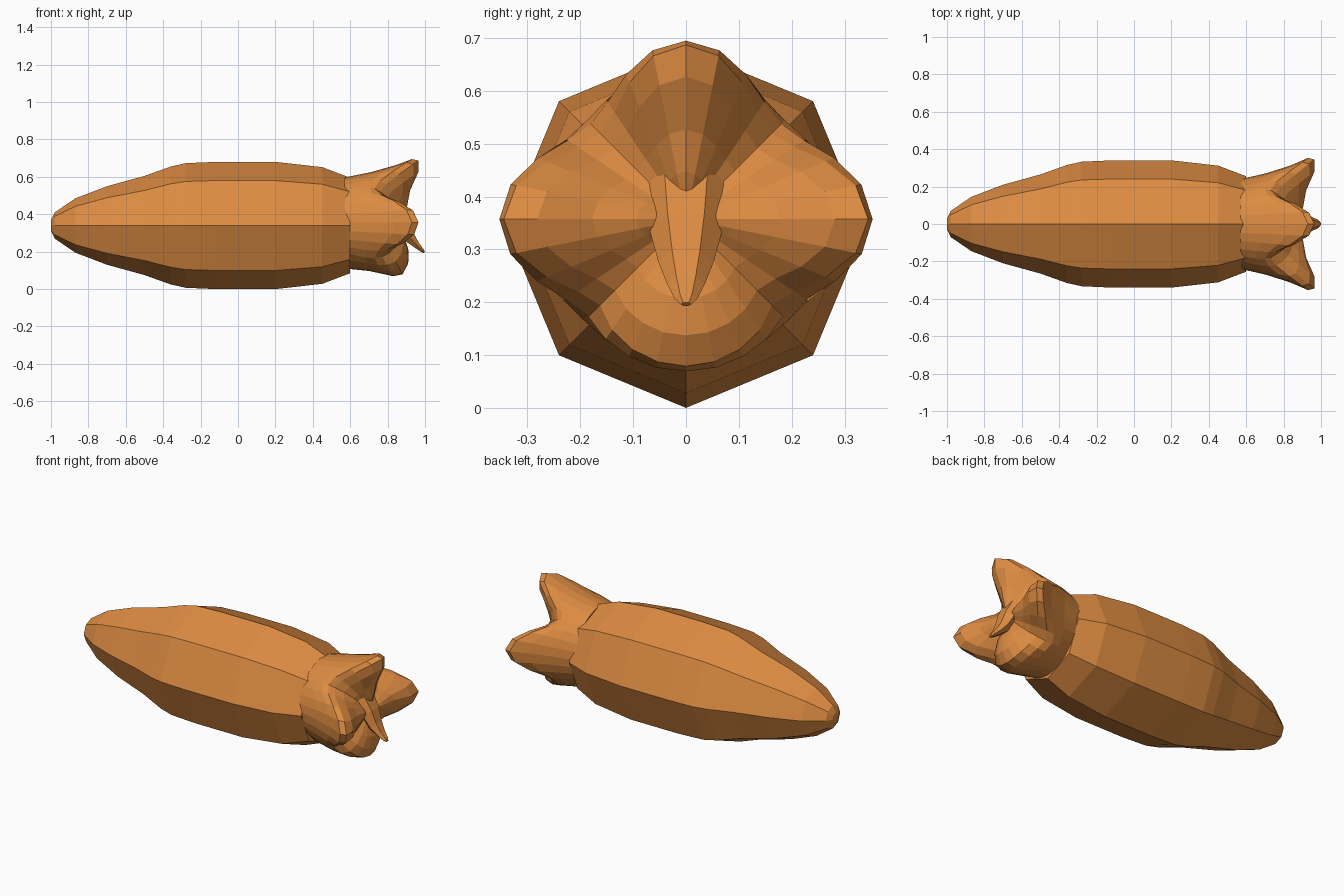
import bpy, bmesh, math

if "Cube" in bpy.data.objects:
    bpy.data.objects.remove(bpy.data.objects["Cube"])

orange = bpy.data.materials.new("orange skin")
orange.diffuse_color = (0.72, 0.26, 0.054, 1)
orange.use_nodes = True
orange.node_tree.nodes["Principled BSDF"].inputs["Base Color"].default_value = orange.diffuse_color


def loft(name, rings):
    """Skin closed rings of equal length, capping both ends, flat shaded."""
    bm = bmesh.new()
    rows = [[bm.verts.new(p) for p in ring] for ring in rings]
    n = len(rows[0])
    for a, b in zip(rows, rows[1:]):
        for i in range(n):
            j = (i + 1) % n
            bm.faces.new((a[i], a[j], b[j], b[i]))
    bm.faces.new(rows[0][::-1])
    bm.faces.new(rows[-1])
    bmesh.ops.recalc_face_normals(bm, faces=bm.faces)
    mesh = bpy.data.meshes.new(name)
    bm.to_mesh(mesh)
    bm.free()
    mesh.materials.append(orange)
    obj = bpy.data.objects.new(name, mesh)
    bpy.context.collection.objects.link(obj)
    return obj


# Tapered eight-sided body: (x, radius)
body_profile = [(-1, .03), (-.98, .07), (-.87, .145), (-.7, .21), (-.5, .265),
                (-.36, .315), (-.28, .333), (-.12, .34), (.2, .34), (.45, .312), (.6, .255)]
loft("body", [[(x, r * math.cos(k * math.pi / 4), .34 + r * math.sin(k * math.pi / 4))
               for k in range(8)] for x, r in body_profile])

# Head: profiles (x, radius) along lobes and the valleys between them
horn = [(.57, .24), (.71, .268), (.84, .305), (.93, .338), (.965, .33), (.965, .27), (.92, .17), (.905, .09), (.88, .01)]
jaw = [(.6, .25), (.7, .26), (.77, .275), (.83, .288), (.88, .278), (.91, .22), (.912, .15), (.89, .08), (.87, .01)]
upper_valley = [(.57, .24), (.65, .26), (.70, .265), (.73, .255), (.76, .23), (.80, .19), (.84, .13), (.86, .07), (.87, .01)]
lower_valley = [(.6, .24), (.68, .265), (.73, .272), (.77, .26), (.81, .23), (.84, .19), (.86, .13), (.87, .07), (.87, .01)]


def head_point(row, angle):
    s, c = math.sin(angle), math.cos(angle)
    is_jaw = s < -.71
    lobe = jaw if is_jaw else horn
    valley = lower_valley if s < -.01 else upper_valley
    w = abs(math.cos(2 * angle)) ** (.8 if is_jaw else 2)
    x = valley[row][0] * (1 - w) + lobe[row][0] * w
    r = valley[row][1] * (1 - w) + lobe[row][1] * w
    if not is_jaw and abs(c) > .71:
        r *= 1 + .045 * w * min(1, row / 3)   # side lobes reach slightly further
    return (x, r * c, .357 + r * s)


SIDES = 32
loft("head", [[head_point(row, 2 * math.pi * k / SIDES) for k in range(SIDES)]
              for row in range(len(horn))])

# Drooping beak: (x, z, half width, half thickness)
beak_path = [(.83, .44, .085, .05), (.885, .34, .07, .05), (.92, .275, .052, .035),
             (.955, .235, .036, .02), (.985, .207, .022, .012), (.996, .196, .01, .005)]
loft("beak", [[(x + .7 * t * math.sin(a), w * math.cos(a), z + .7 * t * math.sin(a))
               for a in (k * math.pi / 3 for k in range(6))] for x, z, w, t in beak_path])
